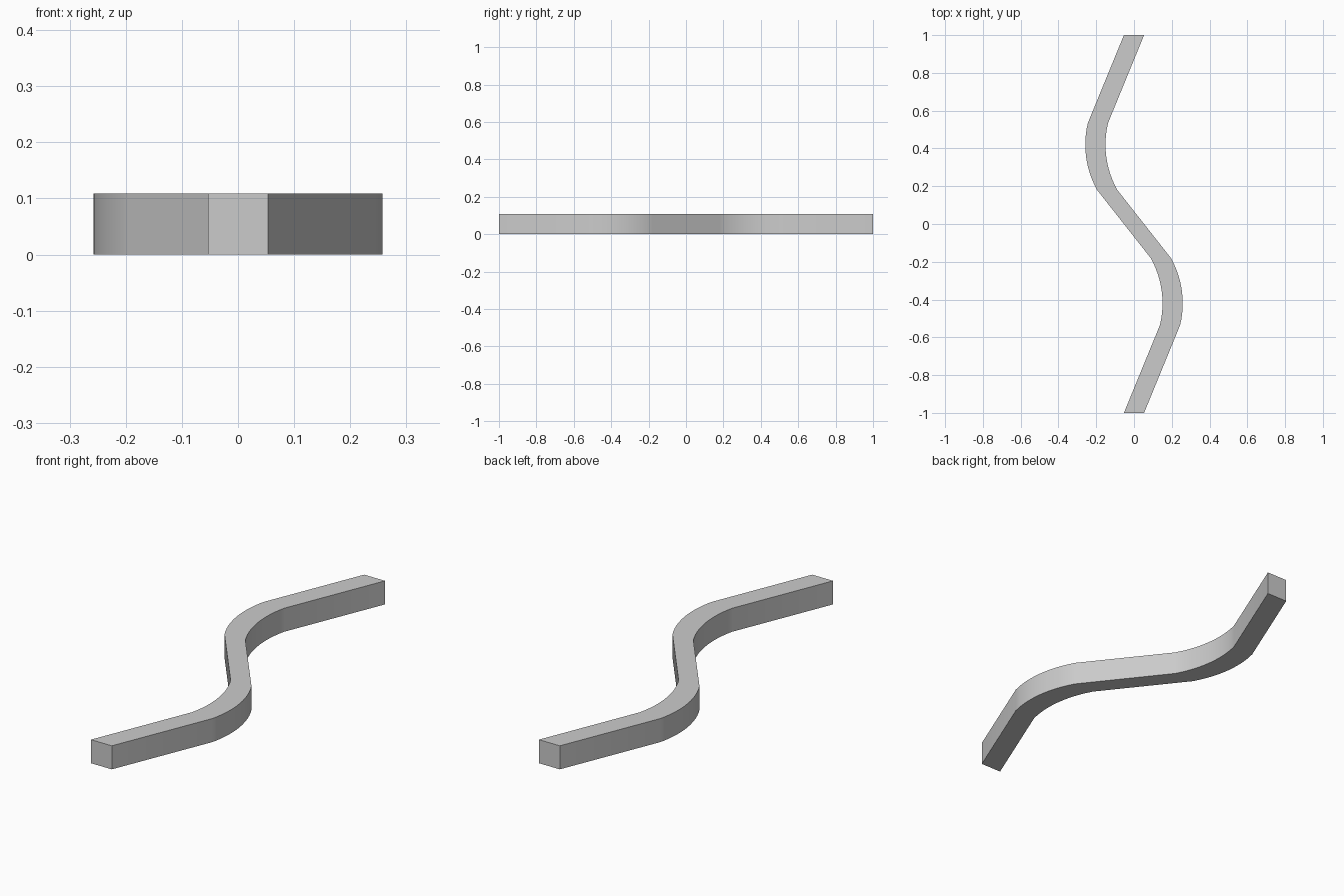
import bpy, bmesh, math

if "Cube" in bpy.data.objects:
    bpy.data.objects.remove(bpy.data.objects["Cube"])

HALF_WIDTH = 0.0535   # constant width measured along x
HEIGHT = 0.109
RADIUS, CENTRE_Y, APEX_X = 0.49, 0.42, -0.2045
ARC_START, ARC_END, STEPS = 0.535, 0.18, 12

# centre line: straight, arc, then the same half turned 180 degrees
def arc_point(i):
    a0 = math.asin((ARC_START - CENTRE_Y) / RADIUS)
    a1 = math.asin((ARC_END - CENTRE_Y) / RADIUS)
    a = a0 + (a1 - a0) * i / STEPS
    return APEX_X + RADIUS * (1 - math.cos(a)), CENTRE_Y + RADIUS * math.sin(a)

half = [(0.0, 1.0)] + [arc_point(i) for i in range(STEPS + 1)]
path = half + [(-x, -y) for x, y in reversed(half)]

# wavy bar: sweep a rectangular section along the centre line
bm = bmesh.new()
section = [(-HALF_WIDTH, 0), (HALF_WIDTH, 0), (HALF_WIDTH, HEIGHT), (-HALF_WIDTH, HEIGHT)]
rings = [[bm.verts.new((x + dx, y, z)) for dx, z in section] for x, y in path]
for a, b in zip(rings, rings[1:]):
    for k in range(4):
        n = (k + 1) % 4
        bm.faces.new((a[k], a[n], b[n], b[k]))
bm.faces.new(rings[0])
bm.faces.new(rings[-1])
bmesh.ops.recalc_face_normals(bm, faces=bm.faces)

mesh = bpy.data.meshes.new("wavy_bar")
bm.to_mesh(mesh)
bm.free()
bar = bpy.data.objects.new("wavy_bar", mesh)
bpy.context.collection.objects.link(bar)
bpy.context.view_layer.objects.active = bar
bar.select_set(True)
bpy.ops.object.shade_smooth_by_angle(angle=math.radians(30))
